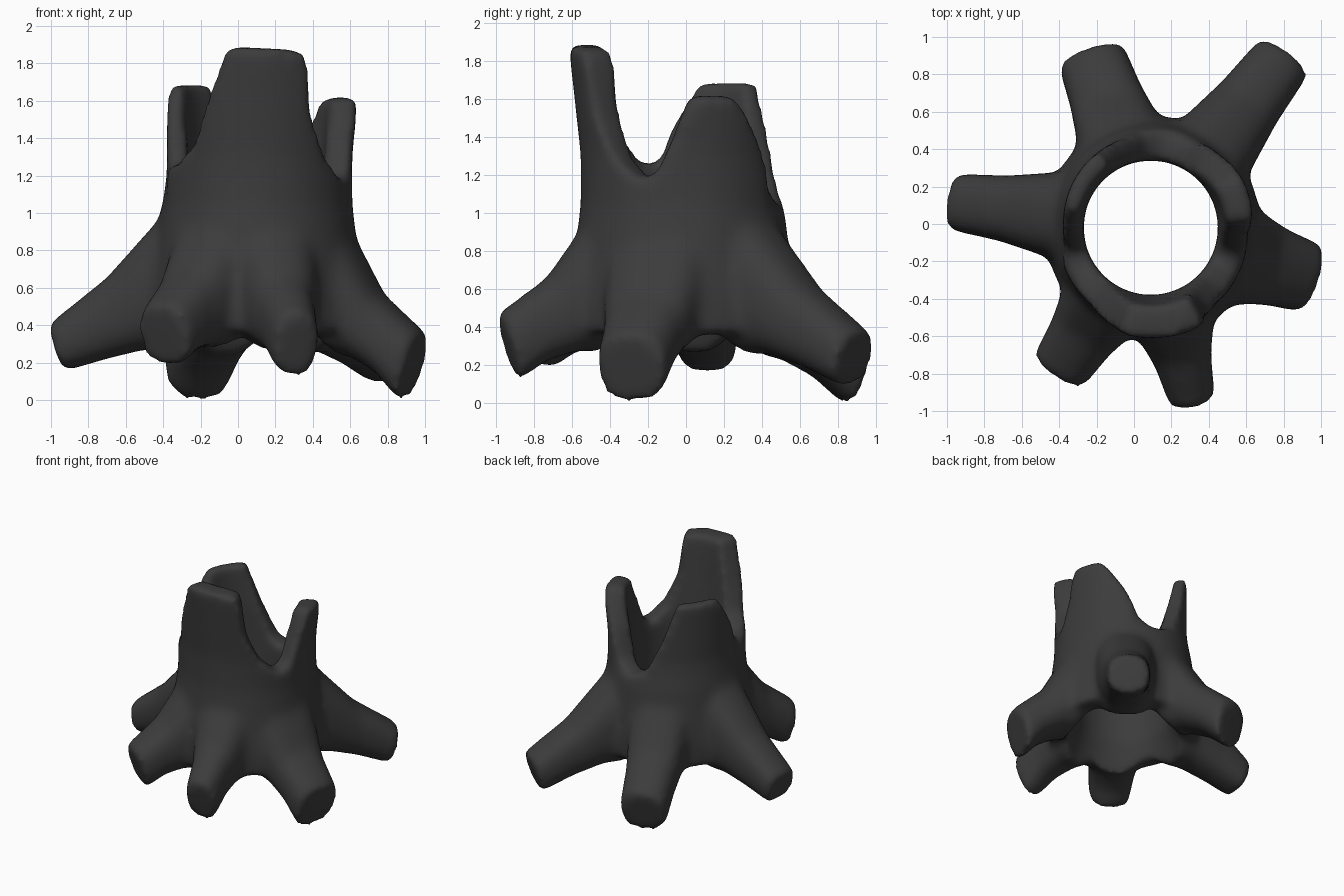
import bpy, bmesh, math
from mathutils import Vector

if "Cube" in bpy.data.objects:
    bpy.data.objects.remove(bpy.data.objects["Cube"])

CX, CY = 0.10, -0.02          # trunk axis
BORE = 0.36                   # radius of the hollow

# Broken crown: (angle in degrees, rim height)
CROWN = [(-160, 1.25), (-147, 1.27), (-131, 1.36), (-121, 1.56), (-106, 1.89), (-62, 1.87),
         (-56, 1.5), (-44, 1.3), (-27, 1.18), (-17, 1.2), (-8, 1.36), (5, 1.62), (31, 1.62),
         (42, 1.5), (54, 1.35), (66, 1.12), (80, 1.05), (95, 1.1), (112, 1.38), (126, 1.69),
         (167, 1.69), (187, 1.45), (194, 1.3), (200, 1.25)]


def rim(a):
    for (a0, z0), (a1, z1) in zip(CROWN, CROWN[1:]):
        if a0 <= a <= a1:
            return z0 + (z1 - z0) * (a - a0) / (a1 - a0)
    return CROWN[-1][1]


def outer(a, z):
    # front and right spikes lean outwards, the left one slightly inwards
    if a < 60:
        lean = 0.11 * max(0, z - 1.3)
    else:
        lean = -0.15 * min(0.2, max(0, z - 1.0))
    flare = 0.12 * max(0, min(1.05 - z, 0.5))
    return 0.51 + 0.025 * abs(math.sin(math.radians(a))) + lean + flare


# Hollow trunk wall
bm = bmesh.new()
N, M, BASE = 200, 30, 0.36
rings = []
for i in range(N):
    a = -160 + 360 * i / N
    top, c, s = rim(a), math.cos(math.radians(a)), math.sin(math.radians(a))
    zs = [BASE + (top - BASE) * k / M for k in range(M + 1)]
    loop = [(outer(a, z), z) for z in zs]
    loop += [(0.34 + 0.09 * max(0, z - 1.05), z) for z in reversed(zs)]
    rings.append([bm.verts.new((CX + r * c, CY + r * s, z)) for r, z in loop])
for i in range(N):
    p, q = rings[i], rings[(i + 1) % N]
    for k in range(len(p)):
        j = (k + 1) % len(p)
        bm.faces.new((p[k], q[k], q[j], p[j]))


# Tapered roots, tall and wide where they meet the trunk
def root(x, y, z, hw, hh, base_w=0.25):
    d = Vector((x - CX, y - CY, 0))
    length = d.length
    d.normalize()
    side = Vector((-d.y, d.x, 0))
    span, dz = length - 0.40, z - 0.27
    sections = [(0.40, 0.68, base_w, 0.43),
                (0.40 + 0.28 * span, 0.58 + dz * 0.35, hw + (base_w - hw) * 0.7, 0.315),
                (0.40 + 0.60 * span, 0.43 + dz * 0.7, hw + (base_w - hw) * 0.25, 0.22),
                (length, z, hw, hh)]
    prev = None
    for dist, zc, w, h in sections:
        ring = []
        for k in range(16):
            t = 2 * math.pi * (k + 0.5) / 16
            u, v = math.cos(t), math.sin(t)
            u = math.copysign(abs(u) ** 0.8, u)
            v = math.copysign(abs(v) ** 0.8, v)
            tilt = 0.3 * h * v if dist == length else 0
            pos = Vector((CX, CY, zc + h * v)) + d * (dist + tilt) + side * (w * u)
            ring.append(bm.verts.new(pos))
        if prev:
            for k in range(16):
                j = (k + 1) % 16
                bm.faces.new((prev[k], prev[j], ring[j], ring[k]))
        else:
            bm.faces.new(ring[::-1])
        prev = ring
    bm.faces.new(prev)


root(-0.97, 0.12, 0.28, 0.155, 0.13)
root(-0.23, 0.90, 0.16, 0.185, 0.18)
root(0.80, 0.89, 0.23, 0.165, 0.15)
root(0.94, -0.29, 0.17, 0.19, 0.19, 0.29)
root(0.31, -0.94, 0.29, 0.125, 0.18)
root(-0.40, -0.78, 0.34, 0.16, 0.17)

bmesh.ops.recalc_face_normals(bm, faces=bm.faces)
me = bpy.data.meshes.new("tree_stump")
bm.to_mesh(me)
bm.free()
stump = bpy.data.objects.new("tree_stump", me)
bpy.context.collection.objects.link(stump)

# Cutters: straight bore, and a flare that opens the hollow towards the roots
bpy.ops.mesh.primitive_cylinder_add(vertices=64, radius=BORE, depth=4, location=(CX - 0.01, CY, 1))
bore = bpy.context.object
bore.name = "bore_cutter"
bpy.ops.mesh.primitive_cone_add(vertices=64, radius1=0.56, radius2=0.33, depth=0.6,
                                location=(CX - 0.01, CY, 0.3))
flare_cut = bpy.context.object
flare_cut.name = "flare_cutter"

# Fuse the parts, hollow them and soften the joins
def remesh(name):
    m = stump.modifiers.new(name, 'REMESH')
    m.mode, m.voxel_size = 'VOXEL', 0.025


remesh("fuse")
for cutter in (bore, flare_cut):
    cutter.hide_render = True
    m = stump.modifiers.new(cutter.name, 'BOOLEAN')
    m.operation, m.object, m.solver = 'DIFFERENCE', cutter, 'EXACT'
remesh("even")
m = stump.modifiers.new("soften", 'SMOOTH')
m.factor, m.iterations = 0.5, 16

bpy.ops.object.select_all(action='DESELECT')
bpy.context.view_layer.objects.active = stump
stump.select_set(True)
for name in [mod.name for mod in stump.modifiers]:
    bpy.ops.object.modifier_apply(modifier=name)
bpy.data.objects.remove(bore)
bpy.data.objects.remove(flare_cut)
bpy.ops.object.shade_smooth()

mat = bpy.data.materials.new("dark_bark")
mat.diffuse_color = (0.045, 0.045, 0.045, 1)
mat.use_nodes = True
mat.node_tree.nodes["Principled BSDF"].inputs["Base Color"].default_value = mat.diffuse_color
stump.data.materials.clear()
stump.data.materials.append(mat)
